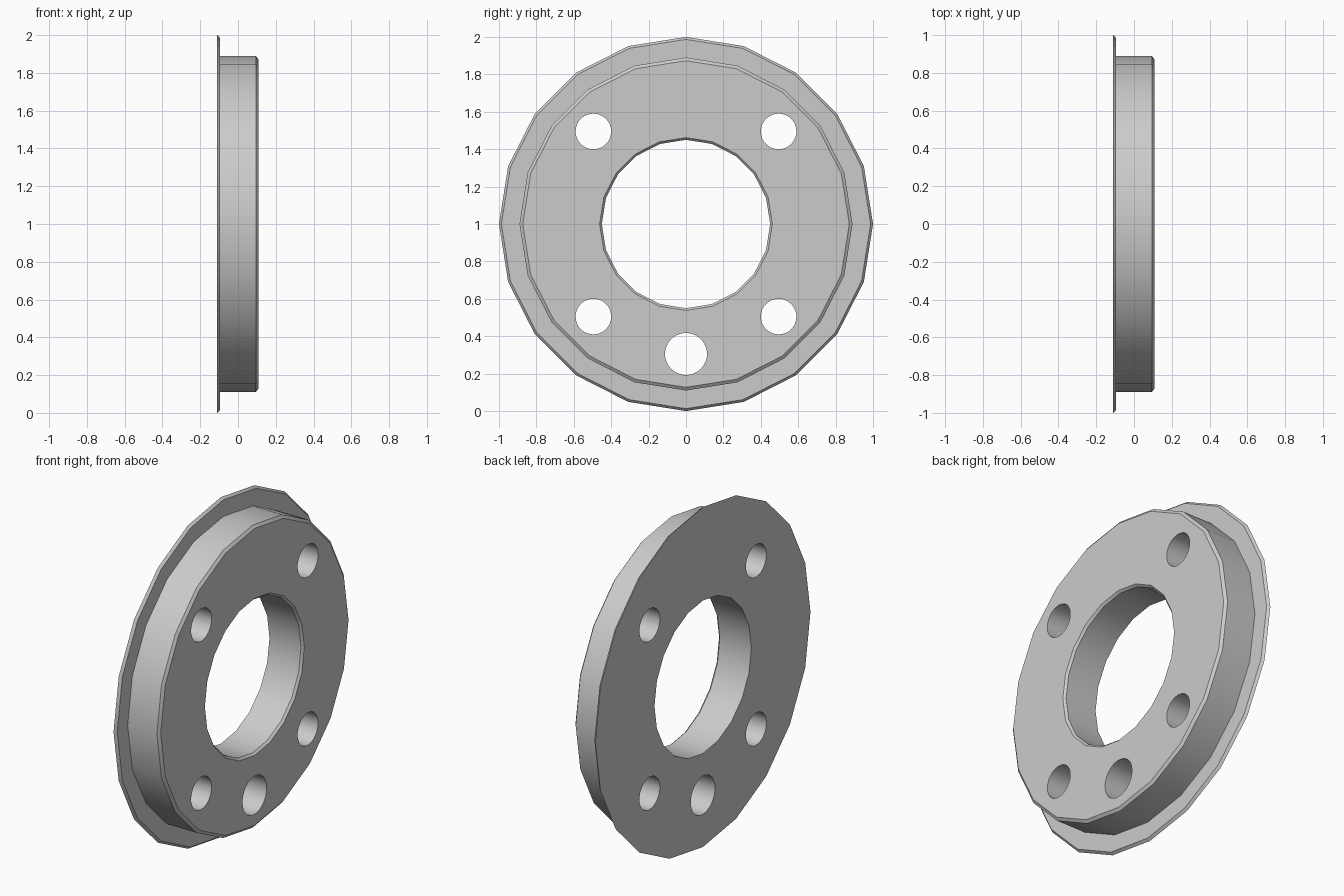
import bpy
import bmesh
import math
from mathutils import Matrix, Vector

cube = bpy.data.objects.get("Cube")
if cube:
    bpy.data.objects.remove(cube, do_unlink=True)

SIDES = 20
CENTRE = Vector((0, 0, 1))

grey = bpy.data.materials.new("plain_grey")
grey.use_nodes = True
colour = (0.6, 0.6, 0.6, 1)
grey.diffuse_color = colour
grey.node_tree.nodes["Principled BSDF"].inputs["Base Color"].default_value = colour


def link(name, bm):
    mesh = bpy.data.meshes.new(name)
    bm.to_mesh(mesh)
    bm.free()
    obj = bpy.data.objects.new(name, mesh)
    bpy.context.collection.objects.link(obj)
    mesh.materials.append(grey)
    return obj


def lathe(name, profile):
    """Turn a closed (x, radius) profile around the x axis."""
    bm = bmesh.new()
    rings = []
    for i in range(SIDES):
        a = math.tau * i / SIDES
        rings.append([bm.verts.new(CENTRE + Vector((x, r * math.sin(a), r * math.cos(a))))
                      for x, r in profile])
    n = len(profile)
    for i in range(SIDES):
        a, b = rings[i], rings[(i + 1) % SIDES]
        for j in range(n):
            k = (j + 1) % n
            bm.faces.new((a[j], a[k], b[k], b[j]))
    bmesh.ops.recalc_face_normals(bm, faces=bm.faces)
    return link(name, bm)


# Flanged ring: back face, tapered rim, body, bevelled front and bore
ring = lathe("flanged_ring", [
    (-0.11, 0.45), (-0.11, 1.0), (-0.095, 0.987), (-0.095, 0.89),
    (0.095, 0.89), (0.108, 0.873), (0.108, 0.462), (0.095, 0.45)])

# Four bolt holes and one larger hole at the bottom: (y, z offset, radius)
holes = [(sy * 0.495, sz * 0.495, 0.095) for sy in (-1, 1) for sz in (-1, 1)]
holes.append((0, -0.695, 0.112))
bm = bmesh.new()
for y, z, r in holes:
    place = Matrix.Translation(CENTRE + Vector((0, y, z))) @ Matrix.Rotation(math.pi / 2, 4, "Y")
    bmesh.ops.create_cone(bm, cap_ends=True, segments=48, radius1=r, radius2=r,
                          depth=0.6, matrix=place)
cutter = link("hole_cutter", bm)
cutter.hide_render = True

# Drill the holes, then drop the cutter
drill = ring.modifiers.new("holes", "BOOLEAN")
drill.operation = "DIFFERENCE"
drill.solver = "EXACT"
drill.object = cutter
bpy.ops.object.select_all(action="DESELECT")
ring.select_set(True)
bpy.context.view_layer.objects.active = ring
bpy.ops.object.modifier_apply(modifier=drill.name)
bpy.data.objects.remove(cutter, do_unlink=True)
bpy.ops.object.shade_smooth_by_angle(angle=math.radians(30))
